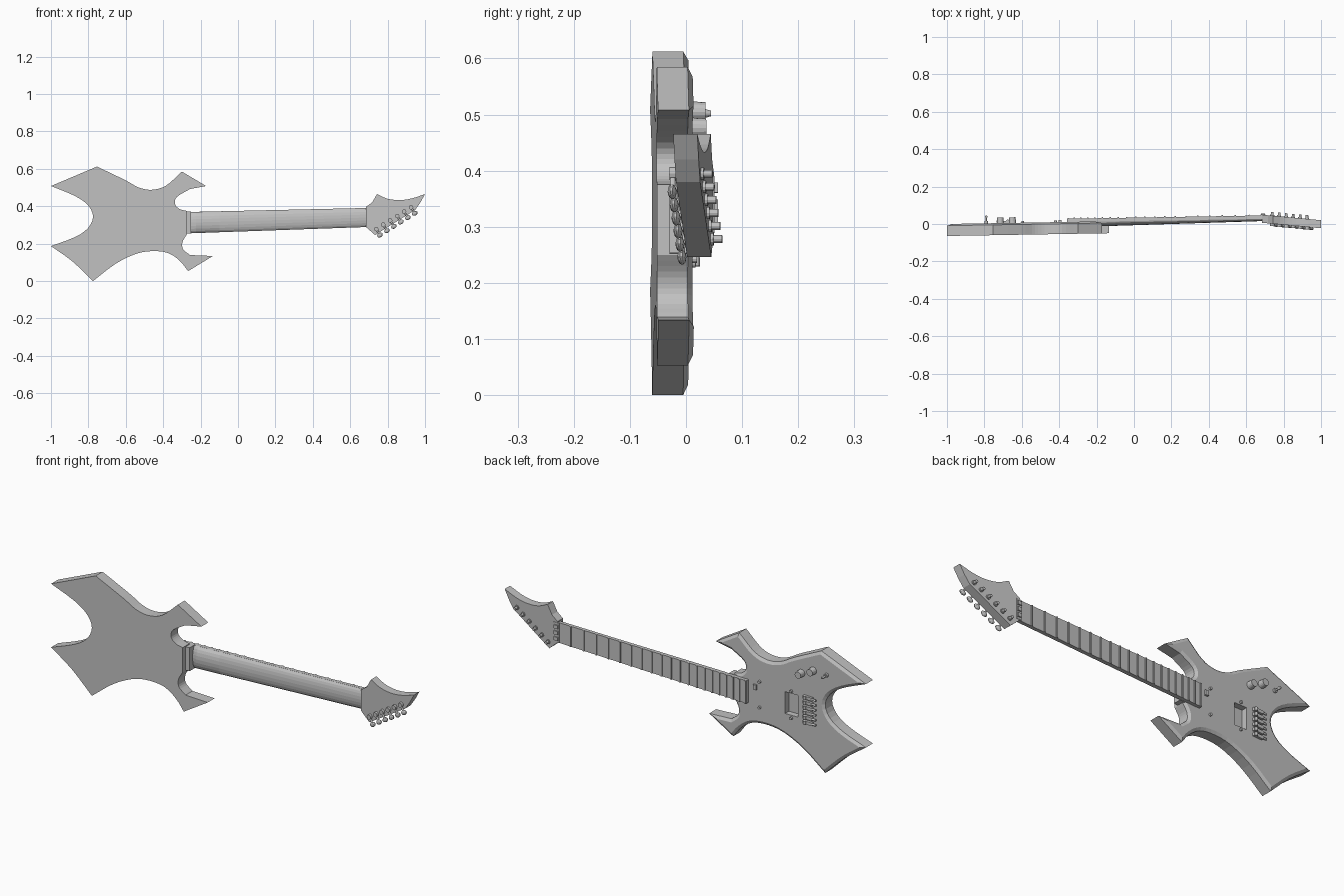
import bpy, bmesh, math
from mathutils import Vector, Matrix

if "Cube" in bpy.data.objects:
    bpy.data.objects.remove(bpy.data.objects["Cube"])

grey = bpy.data.materials.new("plain grey")
grey.use_nodes = True
grey.diffuse_color = (0.54, 0.54, 0.54, 1)
grey.node_tree.nodes["Principled BSDF"].inputs["Base Color"].default_value = (0.54, 0.54, 0.54, 1)


# Frames: the whole instrument leans slightly, the neck axis climbs, the headstock tips back
def lean(p):
    return Vector((p.x, p.y + 0.017 * (p.x + 1), p.z))


def along_neck(p):
    return lean(Vector((p.x, p.y, p.z + 0.3125 + 0.029 * (p.x + 0.25))))


def tip_back(p):
    return lean(Vector((p.x, p.y + 0.021 - 0.11 * (p.x - 0.684), p.z)))


def finish(name, bm, frame):
    for v in bm.verts:
        v.co = frame(v.co)
    bmesh.ops.recalc_face_normals(bm, faces=bm.faces)
    mesh = bpy.data.meshes.new(name)
    bm.to_mesh(mesh)
    bm.free()
    mesh.materials.append(grey)
    obj = bpy.data.objects.new(name, mesh)
    bpy.context.collection.objects.link(obj)


def box(bm, lo, hi):
    lo, hi = Vector(lo), Vector(hi)
    m = Matrix.Translation((lo + hi) / 2) @ Matrix.Diagonal((*(hi - lo), 1))
    bmesh.ops.create_cube(bm, size=1, matrix=m)


def rod(bm, a, b, r, r2=None, sides=12):
    a, b = Vector(a), Vector(b)
    turn = (b - a).to_track_quat('Z', 'Y').to_matrix().to_4x4()
    bmesh.ops.create_cone(bm, cap_ends=True, segments=sides, radius1=r,
                          radius2=r if r2 is None else r2, depth=(b - a).length,
                          matrix=Matrix.Translation((a + b) / 2) @ turn)


def spline(pts, n):
    # Smooth run through the points, leaving out the last one
    p = [Vector(q) for q in pts]
    p = [2 * p[0] - p[1]] + p + [2 * p[-1] - p[-2]]
    out = []
    for a, b, c, d in zip(p, p[1:], p[2:], p[3:]):
        for i in range(n):
            t = i / n
            out.append(0.5 * (2 * b + (c - a) * t + (2 * a - 5 * b + 4 * c - d) * t * t
                              + (3 * b - a - 3 * c + d) * t ** 3))
    return out


def inward(outline, d):
    # Same outline moved inwards by d, mitred at the corners (outline runs clockwise)
    out = []
    for i, q in enumerate(outline):
        e = (q - outline[i - 1]).normalized()
        f = (outline[(i + 1) % len(outline)] - q).normalized()
        m, n = Vector((e.y, -e.x)), Vector((f.y, -f.x))
        out.append(q + (m + n) * d / (1 + m.dot(n)))
    return out


def slab(rings):
    # Solid through a list of (outline, depth) rings, returned with its front cap
    bm = bmesh.new()
    loops = [[bm.verts.new((q[0], y, q[1])) for q in line] for line, y in rings]
    for r, s in zip(loops, loops[1:]):
        for i in range(len(r)):
            bm.faces.new((r[i - 1], r[i], s[i], s[i - 1]))
    bm.faces.new(loops[0])
    return bm, bm.faces.new(loops[-1])


# Body: pointed horns joined by sweeping curves
runs = [
    (4, [(-.754, .612), (-.604, .54), (-.53, .5), (-.46, .488), (-.385, .51), (-.3, .585)]),
    (1, [(-.3, .585), (-.17, .508)]),
    (1, [(-.17, .508), (-.257, .492)]),
    (4, [(-.257, .492), (-.326, .45), (-.337, .412), (-.312, .385), (-.273, .375)]),
    (1, [(-.273, .375), (-.273, .25)]),
    (4, [(-.273, .25), (-.296, .21), (-.294, .171), (-.257, .139)]),
    (1, [(-.257, .139), (-.134, .134)]),
    (1, [(-.134, .134), (-.267, .053)]),
    (3, [(-.267, .053), (-.31, .107), (-.374, .15), (-.46, .16), (-.55, .144),
         (-.658, .09), (-.775, 0)]),
    (3, [(-.775, 0), (-.884, .104), (-1, .187)]),
    (3, [(-1, .187), (-.872, .235), (-.802, .283), (-.775, .345), (-.802, .405),
         (-.872, .455), (-1, .508)]),
    (1, [(-1, .508), (-.754, .612)]),
]
outline = [q for n, r in runs for q in spline(r, n)]
bm, cap = slab([(outline, -.064), (outline, -.009), (inward(outline, .014), 0)])

# Pickup cavity: slice the front cap around it, then sink the middle piece
pieces = [cap]
for axis, at in (((1, 0, 0), -.63), ((1, 0, 0), -.56), ((0, 0, 1), .248), ((0, 0, 1), .358)):
    geom = pieces + list({e for f in pieces for e in f.edges} | {v for f in pieces for v in f.verts})
    bmesh.ops.bisect_plane(bm, geom=geom, plane_co=Vector(axis) * at, plane_no=axis)
    pieces = [f for f in bm.faces if all(abs(v.co.y) < 1e-6 for v in f.verts)]
    if at == -.56:
        pieces = [f for f in pieces if -.63 < f.calc_center_median().x < -.56]
pit = [f for f in pieces if .248 < f.calc_center_median().z < .358
       and -.63 < f.calc_center_median().x < -.56]
for f in bmesh.ops.extrude_discrete_faces(bm, faces=pit)["faces"]:
    for v in f.verts:
        v.co.y -= .03
finish("body", bm, lean)


def half_width(x):
    return .057 - .0065 * (x + .25)


# Neck: rounded back with a short swelling start
bm = bmesh.new()
rings = []
for x, depth in ((-.258, .008), (-.25, .018), (-.225, .026), (-.1, .025), (.69, .013)):
    w = half_width(x)
    arc = [math.pi * i / 10 for i in range(11)]
    rings.append([bm.verts.new((x, -depth * math.sin(a), w * math.cos(a))) for a in arc])
for r, s in zip(rings, rings[1:]):
    for i in range(11):
        j = (i + 1) % 11
        bm.faces.new((r[i], r[j], s[j], s[i]))
bm.faces.new(rings[0])
bm.faces.new(rings[-1])
finish("neck", bm, along_neck)

bm = bmesh.new()
box(bm, (-.29, -.042, -.059), (-.25, -.001, .059))
finish("neck_heel", bm, along_neck)

# Fretboard, frets and nut
a, b = half_width(-.358), half_width(.69)
plan = [(-.358, -a), (.69, -b), (.69, b), (-.358, a)]
finish("fretboard", slab([(plan, -.001), (plan, .017)])[0], along_neck)

bm = bmesh.new()
x, gap = .69, .076
for n in range(20):
    x -= gap
    gap *= .958
    w = half_width(x)
    box(bm, (x - .004, .016, -w), (x + .004, .022, w))
finish("frets", bm, along_neck)

bm = bmesh.new()
box(bm, (.676, 0, -.05), (.704, .022, .05))
for w in (-.03, 0, .03):
    box(bm, (.68, .02, w - .009), (.7, .028, w + .009))
finish("nut", bm, along_neck)

# Headstock
head = [Vector(p) for p in ((.684, .396), (.717, .42))]
head += spline([(.743, .465), (.8, .44), (.866, .433), (.93, .442), (1, .465)], 3)
head += [Vector(p) for p in ((1, .465), (.975, .42), (.947, .38), (.733, .246), (.684, .289))]
finish("headstock", slab([(head, -.043), (head, 0)])[0], tip_back)

# Tuners along the lower edge: posts in front, housings and keys behind
posts, keys = bmesh.new(), bmesh.new()
start, run = Vector((.733, 0, .246)), Vector((.847, 0, .53))
out = Vector((.53, 0, -.847))
up = Vector((0, 1, 0))
for i in range(6):
    p = start + run * (.022 + .044 * i) - out * .024
    rod(posts, p - up * .002, p + up * .005, .011)
    rod(posts, p + up * .004, p + up * .02, .007)
    rod(keys, p - up * .056, p - up * .04, .012)
    q = p - up * .05
    rod(keys, q, q + out * .03, .005)
    knob = Matrix.Translation(q + out * .038) @ run.to_track_quat('X', 'Z').to_matrix().to_4x4()
    bmesh.ops.create_uvsphere(keys, u_segments=10, v_segments=6, radius=1,
                              matrix=knob @ Matrix.Diagonal((.017, .008, .012, 1)))
finish("tuner_posts", posts, tip_back)
finish("tuner_keys", keys, tip_back)

# Bridge: six saddles with string rollers
bm = bmesh.new()
for i in range(6):
    w = (i - 2.5) * .025
    box(bm, (-.715, -.002, w - .008), (-.665, .012, w + .008))
    rod(bm, (-.675, .012, w - .008), (-.675, .012, w + .008), .007)
    rod(bm, (-.735, .008, w), (-.71, .008, w), .005)
finish("bridge_saddles", bm, along_neck)

# Pickup screws and the small block by the fretboard
bm = bmesh.new()
for x, w in ((-.595, .068), (-.42, .065)):
    for side in (-w, w):
        rod(bm, (x, -.002, side), (x, .01, side), .007)
box(bm, (-.405, -.002, .02), (-.388, .01, .045))
finish("pickup_screws", bm, along_neck)

# Control knobs and selector switch
bm = bmesh.new()
for x, z in ((-.65, .476), (-.715, .505)):
    rod(bm, (x, -.002, z), (x, .03, z), .019, .017, 16)
finish("control_knobs", bm, lean)

bm = bmesh.new()
rod(bm, (-.79, -.002, .502), (-.79, .012, .502), .01)
rod(bm, (-.79, .01, .502), (-.79, .032, .502), .004)
rod(bm, (-.79, .03, .502), (-.79, .041, .502), .008, .005)
finish("selector_switch", bm, lean)
